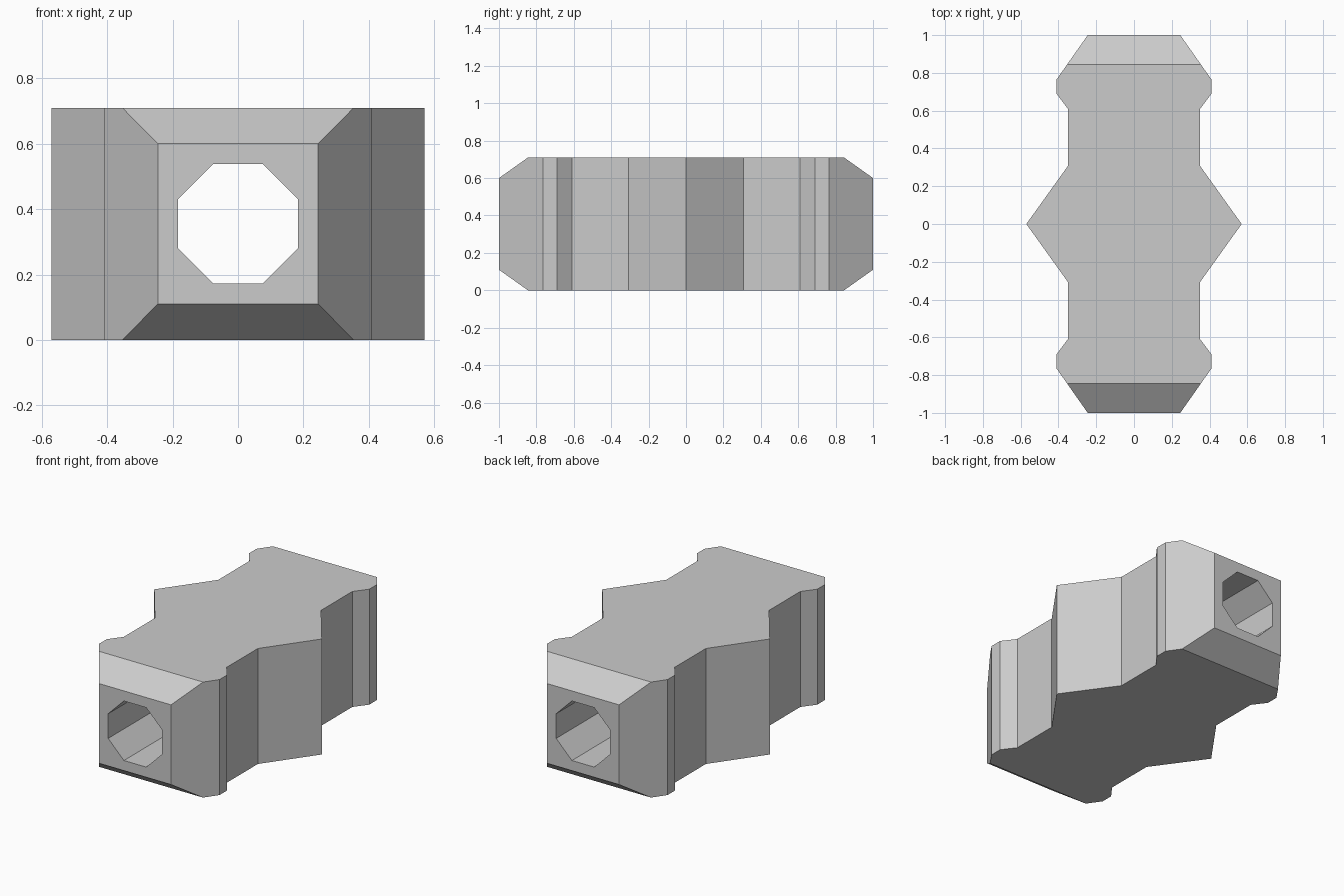
import bpy, bmesh, math
from mathutils import Matrix, Vector

if "Cube" in bpy.data.objects:
    bpy.data.objects.remove(bpy.data.objects["Cube"])

HEIGHT = 0.71
BEVEL_Y, BEVEL_Z = 0.155, 0.11


def make_object(name, bm):
    bmesh.ops.recalc_face_normals(bm, faces=bm.faces[:])
    mesh = bpy.data.meshes.new(name)
    bm.to_mesh(mesh)
    bm.free()
    obj = bpy.data.objects.new(name, mesh)
    bpy.context.collection.objects.link(obj)
    return obj


# Connector body: one quarter of the plan outline, mirrored to all four
quarter = [(0.57, 0), (0.35, 0.307), (0.35, 0.61), (0.41, 0.69), (0.41, 0.765), (0.245, 1)]
right = [(x, -y) for x, y in reversed(quarter[1:])] + quarter
outline = right + [(-x, y) for x, y in reversed(right)]

bm = bmesh.new()
base = bm.faces.new([bm.verts.new((x, y, 0)) for x, y in outline])
top = bmesh.ops.extrude_face_region(bm, geom=[base], use_keep_orig=True)["geom"]
bmesh.ops.translate(bm, vec=(0, 0, HEIGHT),
                    verts=[v for v in top if isinstance(v, bmesh.types.BMVert)])

# Sloped top and bottom edges at both ends
for end in (-1, 1):
    for z, up in ((HEIGHT - BEVEL_Z, 1), (BEVEL_Z, -1)):
        bmesh.ops.bisect_plane(bm, geom=bm.verts[:] + bm.edges[:] + bm.faces[:],
                               plane_co=(0, end, z),
                               plane_no=Vector((0, end * BEVEL_Z, up * BEVEL_Y)).normalized(),
                               clear_outer=True)
        bmesh.ops.holes_fill(bm, edges=[e for e in bm.edges if e.is_boundary], sides=0)
body = make_object("connector_body", bm)

# Octagonal through hole along the length
bm = bmesh.new()
turn = (Matrix.Translation((0, 0, HEIGHT / 2)) @ Matrix.Rotation(math.pi / 2, 4, "X")
        @ Matrix.Rotation(math.pi / 8, 4, "Z"))
bmesh.ops.create_cone(bm, cap_ends=True, segments=8, radius1=0.198, radius2=0.198,
                      depth=2.4, matrix=turn)
cutter = make_object("hole_cutter", bm)
cutter.hide_render = True
cutter.display_type = "WIRE"

hole = body.modifiers.new("through_hole", "BOOLEAN")
hole.operation = "DIFFERENCE"
hole.solver = "EXACT"
hole.object = cutter
